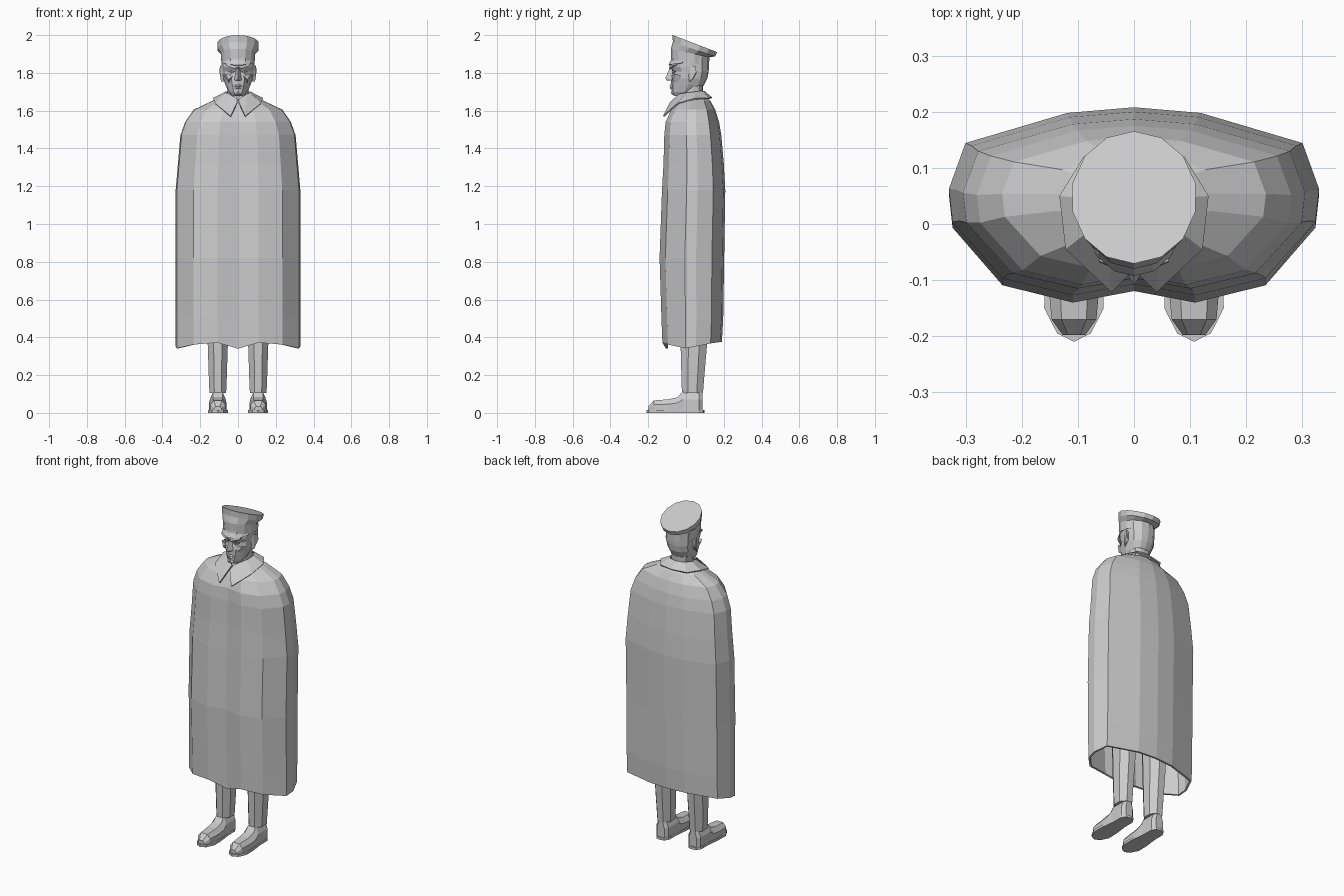
import bpy, bmesh, math

if "Cube" in bpy.data.objects:
    bpy.data.objects.remove(bpy.data.objects["Cube"])

grey = bpy.data.materials.new("plain grey")
grey.diffuse_color = (0.6, 0.6, 0.6, 1)
grey.use_nodes = True
grey.node_tree.nodes["Principled BSDF"].inputs["Base Color"].default_value = grey.diffuse_color


def finish(name, bm, thickness=0, outward=True):
    """Turn a bmesh into a flat shaded object, optionally with wall thickness."""
    if outward:
        bmesh.ops.recalc_face_normals(bm, faces=bm.faces)
    me = bpy.data.meshes.new(name)
    bm.to_mesh(me)
    bm.free()
    me.materials.append(grey)
    ob = bpy.data.objects.new(name, me)
    bpy.context.collection.objects.link(ob)
    if thickness:
        mod = ob.modifiers.new("thickness", 'SOLIDIFY')
        mod.thickness = thickness
        mod.offset = -1
    return ob


def loft(name, rings, cap_first=True, cap_last=True, closed=True, thickness=0):
    bm = bmesh.new()
    vs = [[bm.verts.new(p) for p in r] for r in rings]
    n = len(vs[0])
    for a, b in zip(vs, vs[1:]):
        for i in range(n if closed else n - 1):
            j = (i + 1) % n
            bm.faces.new((a[i], a[j], b[j], b[i]))
    if cap_first:
        bm.faces.new(vs[0][::-1])
    if cap_last:
        bm.faces.new(vs[-1])
    return finish(name, bm, thickness)


def mirrored(half):
    """Front centre to back centre on +x, then the mirrored way back."""
    return half + [(-x, y, z) for x, y, z in half[-2:0:-1]]


def solid(name, points):
    """Convex part from a few corner points."""
    bm = bmesh.new()
    for p in points:
        bm.verts.new(p)
    bmesh.ops.convex_hull(bm, input=bm.verts)
    return finish(name, bm)


# Cloak: plan outline as (share of width, share of depth), with wavy hem
plan = [(0, .06), (.33, 0), (.71, .09), (.98, .39), (1, .565), (.91, .81), (.36, .97), (0, 1)]
hem = [-.02, .012, .002, -.018, -.008, .008, .015, .015]
levels = [(.36, .33, -.125, .19), (.5, .33, -.13, .197), (.82, .33, -.14, .202),
          (1.18, .33, -.127, .208), (1.32, .318, -.119, .2), (1.47, .305, -.115, .187),
          (1.54, .28, -.108, .175), (1.605, .235, -.078, .155), (1.65, .14, -.045, .13),
          (1.68, .075, -.025, .1)]
rings = []
for k, (z, w, yf, yb) in enumerate(levels):
    rings.append(mirrored([(px * w, yf + (yb - yf) * t, z + (hem[i] if k == 0 else 0))
                           for i, (px, t) in enumerate(plan)]))
loft("cloak", rings, False, False, thickness=.012)

# Collar with two pointed flaps
inner = [(.004, -.052, 1.662), (.045, -.038, 1.688), (.064, 0, 1.695), (.068, .045, 1.7),
         (.048, .085, 1.705), (0, .097, 1.705)]
outer = [(.004, -.085, 1.645), (.04, -.122, 1.572), (.122, -.045, 1.64), (.133, .05, 1.667),
         (.09, .12, 1.668), (0, .138, 1.67)]


def strip(pts):
    return [(-x, y, z) for x, y, z in pts] + pts[-2::-1]


loft("collar", [strip(inner), strip(outer)], False, False, closed=False, thickness=.008)

# Neck and head
skull = [(0, 0), (.45, .05), (.85, .25), (1, .52), (.85, .82), (.45, .97), (0, 1)]


def head_rings(rows):
    return [mirrored([(px * w, yf + (yb - yf) * t, z) for px, t in skull])
            for z, w, yf, yb in rows]


loft("neck", head_rings([(1.6, .06, -.035, .09), (1.67, .056, -.025, .088),
                         (1.76, .058, -.02, .092)]))
loft("head", head_rings([(1.678, .032, -.064, .01), (1.7, .05, -.076, .055),
                         (1.735, .066, -.078, .095), (1.77, .079, -.079, .113),
                         (1.808, .084, -.068, .12), (1.832, .086, -.084, .122),
                         (1.88, .089, -.078, .122)]))

# Facial features
solid("nose", [(-.008, -.07, 1.828), (.008, -.07, 1.828), (0, -.086, 1.825), (0, -.11, 1.772),
               (-.02, -.074, 1.762), (.02, -.074, 1.762), (0, -.1, 1.758)])
for name, z, y, w, h in (("upper_lip", 1.733, -.084, .03, .006),
                         ("lower_lip", 1.721, -.083, .024, .006)):
    solid(name, [(-w, -.06, z), (w, -.06, z), (0, y - .003, z - h / 2), (0, y, z + h),
                 (-w * .5, y, z - h), (w * .5, y, z - h)])
solid("chin", [(-.02, -.06, 1.71), (.02, -.06, 1.71), (-.018, -.075, 1.685), (.018, -.075, 1.685),
               (0, -.082, 1.698), (0, -.05, 1.678)])
for s, side in ((-1, "left"), (1, "right")):
    solid(side + "_brow", [(s * x, y, z) for x, y, z in
          ((.01, -.09, 1.82), (.01, -.088, 1.834), (.062, -.068, 1.838), (.062, -.066, 1.85),
           (.01, -.06, 1.82), (.06, -.04, 1.84))])
    solid(side + "_eye", [(s * x, y, z) for x, y, z in
          ((.016, -.066, 1.805), (.035, -.073, 1.812), (.035, -.073, 1.798), (.055, -.056, 1.808),
           (.035, -.05, 1.805))])
    solid(side + "_cheek", [(s * x, y, z) for x, y, z in
          ((.028, -.076, 1.785), (.068, -.055, 1.795), (.076, -.025, 1.785), (.05, -.07, 1.765),
           (.05, -.04, 1.74), (.03, -.05, 1.77))])
    solid(side + "_ear", [(s * x, y, z) for x, y, z in
          ((.075, .008, 1.82), (.075, .015, 1.755), (.096, .05, 1.835), (.098, .055, 1.805),
           (.09, .025, 1.755), (.088, .02, 1.84), (.078, .05, 1.83), (.078, .045, 1.78))])

# Peaked cap: tilted rings as centre y, x radius, y radius, centre z, slope
cap = [(.022, .09, .1, 1.853, -.15), (.022, .093, .102, 1.905, -.22),
       (.042, .11, .112, 1.925, -.34), (.0475, .112, .118, 1.955, -.383)]
loft("cap", [[(rx * math.sin(a), cy - ry * math.cos(a), z - s * ry * math.cos(a))
              for a in (2 * math.pi * i / 14 for i in range(14))] for cy, rx, ry, z, s in cap])

# Visor crescent under the cap front
arc = [math.radians(-66 + 22 * i) for i in range(7)]
loft("visor", [[(.091 * math.sin(a), .022 - .1 * math.cos(a), 1.855 + .015 * math.cos(a))
                for a in arc],
               [(.093 * math.sin(a), .022 - .121 * math.cos(a) + .006, 1.862 - .02 * math.cos(a))
                for a in arc]], False, False, closed=False, thickness=.006)

# Legs and shoes
sole_half = [(0, -.21), (.03, -.195), (.053, -.15), (.052, -.08), (.042, 0), (.042, .065),
             (.025, .092), (0, .097)]
shoe_rows = [(-.198, .02, .035), (-.17, .04, .066), (-.09, .047, .072), (-.045, .046, .083),
             (-.015, .042, .115), (.07, .04, .115), (.088, .024, .11)]
leg_rows = [(.105, .046, -.024, .092), (.2, .05, -.027, .1), (.38, .056, -.032, .116),
            (.6, .062, -.035, .125)]
for s, side in ((-1, "left"), (1, "right")):
    cx = s * .107
    rings = []
    for z, w, yf, yb in leg_rows:
        cy, ry = (yf + yb) / 2, (yb - yf) / 2
        rings.append([(cx + w * math.sin(a) * 1.04, cy + ry * math.cos(a) * 1.04, z)
                      for a in (math.pi / 4 * i + math.pi / 8 for i in range(8))])
    loft(side + "_trouser_leg", rings)
    loft(side + "_shoe", [[(cx + k * w, y, .008 + q * (top - .008)) for k, q in
                           ((-1, 0), (-1, .6), (-.55, 1), (.55, 1), (1, .6), (1, 0))]
                          for y, w, top in shoe_rows])
    loft(side + "_sole", [[(x + cx, y, z) for x, y, z in mirrored([(x, y, h) for x, y in sole_half])]
                          for h in (0, .014)])
